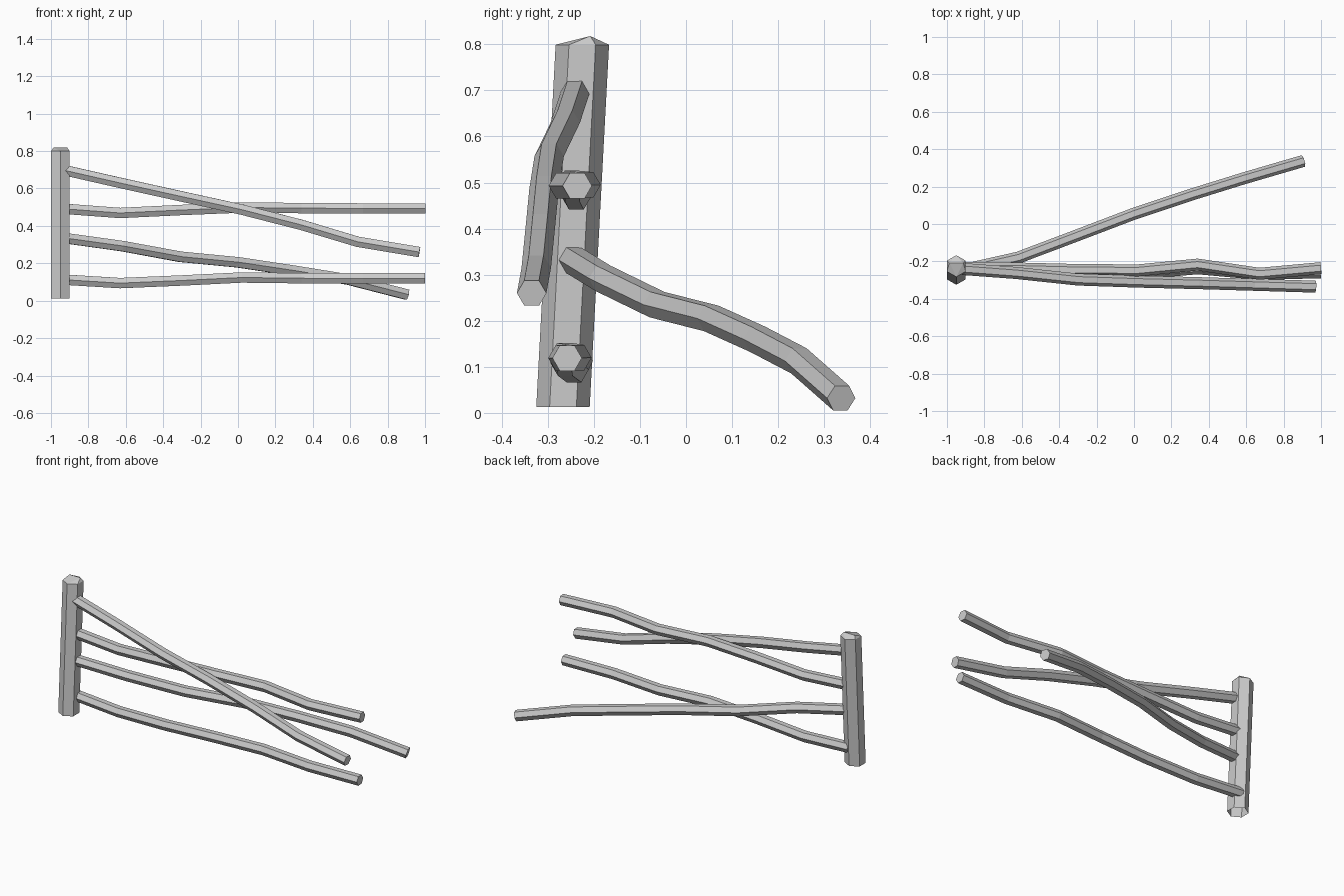
import bpy, bmesh
from math import cos, sin, pi
from mathutils import Vector

if "Cube" in bpy.data.objects:
    bpy.data.objects.remove(bpy.data.objects["Cube"])


def finish(name, bm):
    bmesh.ops.recalc_face_normals(bm, faces=bm.faces)
    mesh = bpy.data.meshes.new(name)
    bm.to_mesh(mesh)
    bm.free()
    obj = bpy.data.objects.new(name, mesh)
    bpy.context.collection.objects.link(obj)


def bridge(bm, a, b):
    for i in range(6):
        j = (i + 1) % 6
        bm.faces.new((a[i], a[j], b[j], b[i]))


def rail(name, points, radius=0.032):
    """Sweep a hexagon along a crooked path, with side corners kept level."""
    pts = [Vector(p) for p in points]
    bm = bmesh.new()
    rings = []
    for i, p in enumerate(pts):
        t = (pts[min(i + 1, len(pts) - 1)] - pts[max(i - 1, 0)]).normalized()
        side = Vector((0, 0, 1)).cross(t).normalized()
        up = t.cross(side)
        rings.append([bm.verts.new(p + radius * (side * cos(k * pi / 3) + up * sin(k * pi / 3)))
                      for k in range(6)])
    for a, b in zip(rings, rings[1:]):
        bridge(bm, a, b)
    bm.faces.new(rings[0])
    bm.faces.new(rings[-1])
    finish(name, bm)


# Leaning hexagonal post with a low ridged top and open foot
bm = bmesh.new()
rings = []
for y, z, r in ((-0.267, 0.013, 0.058), (-0.225, 0.799, 0.058)):
    rings.append([bm.verts.new((-0.95 + r * sin(k * pi / 3), y + r * cos(k * pi / 3), z))
                  for k in range(6)])
bridge(bm, *rings)
top = rings[1]
right = bm.verts.new((-0.913, -0.208, 0.818))
left = bm.verts.new((-0.987, -0.208, 0.818))
for face in ((top[0], top[1], right), (top[1], top[2], right), (top[2], top[3], right),
             (top[3], left, right), (top[3], top[4], left), (top[4], top[5], left),
             (top[5], top[0], left), (top[0], right, left)):
    bm.faces.new(face)
finish("post", bm)

# Fallen upper rail, dropping toward the front
rail("upper_fallen_rail", [(-0.925, -0.24, 0.697), (-0.63, -0.262, 0.63), (-0.3, -0.297, 0.557),
                           (0.02, -0.308, 0.487), (0.34, -0.316, 0.405), (0.64, -0.325, 0.315),
                           (0.97, -0.335, 0.26)])

# Two level rails
rail("upper_level_rail", [(-0.94, -0.235, 0.492), (-0.63, -0.238, 0.469), (-0.3, -0.246, 0.485),
                          (0.02, -0.248, 0.498), (0.34, -0.217, 0.495), (0.67, -0.266, 0.493),
                          (1.0, -0.236, 0.493)])
rail("lower_level_rail", [(-0.94, -0.234, 0.113), (-0.63, -0.243, 0.094), (-0.3, -0.262, 0.108),
                          (0.02, -0.264, 0.124), (0.34, -0.237, 0.12), (0.67, -0.267, 0.119),
                          (1.0, -0.258, 0.119)])

# Fallen lower rail, resting on the ground toward the back
rail("lower_fallen_rail", [(-0.93, -0.25, 0.335), (-0.62, -0.18, 0.292), (-0.31, -0.063, 0.235),
                           (0.0, 0.055, 0.205), (0.3, 0.155, 0.16), (0.59, 0.245, 0.113),
                           (0.905, 0.337, 0.032)])
